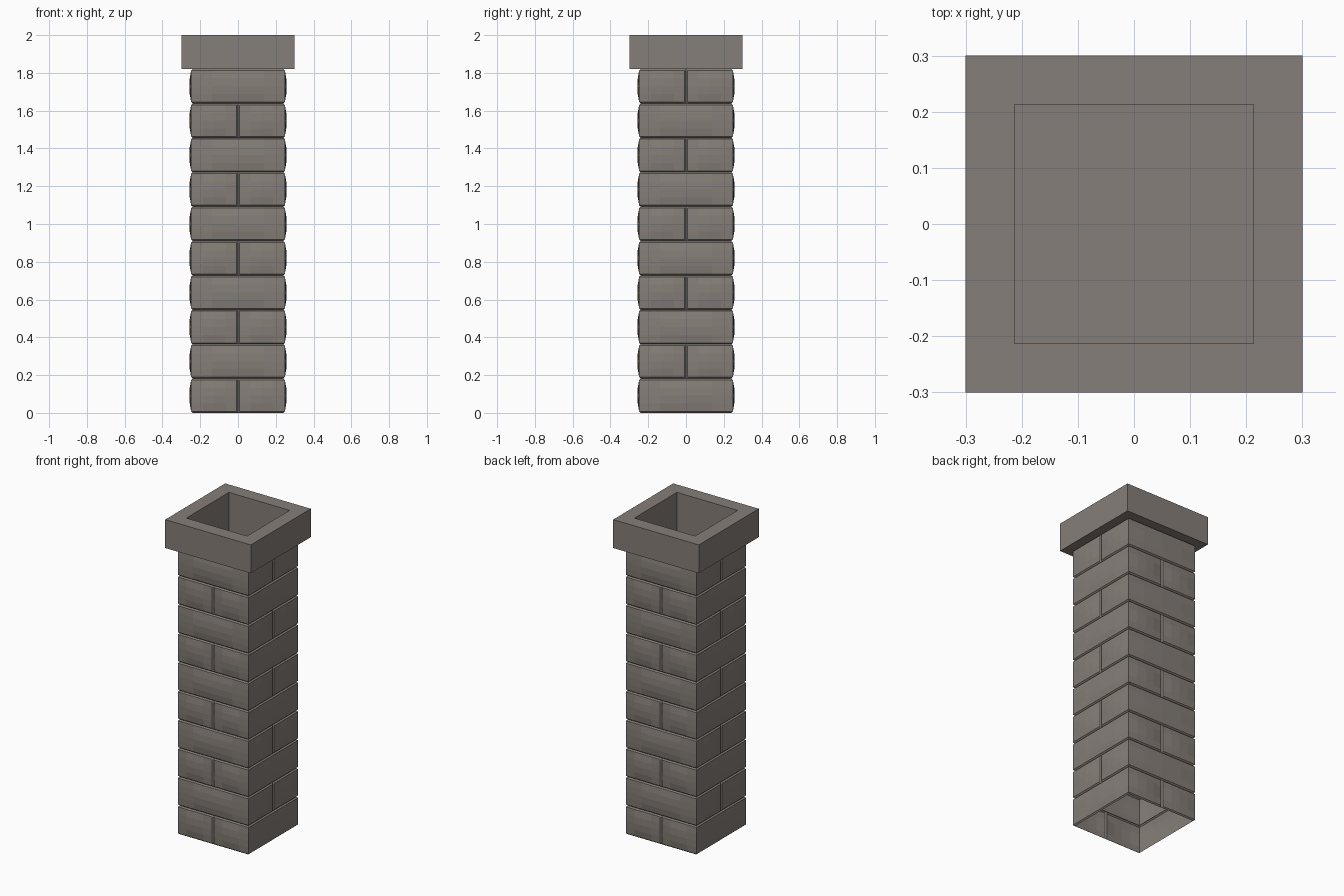
import bpy, bmesh, math
from mathutils import Matrix

if "Cube" in bpy.data.objects:
    bpy.data.objects.remove(bpy.data.objects["Cube"])

stone = bpy.data.materials.new("warm grey stone")
stone.diffuse_color = (0.235, 0.21, 0.188, 1)
stone.use_nodes = True
stone.node_tree.nodes["Principled BSDF"].inputs["Base Color"].default_value = stone.diffuse_color

COURSES, CAP_Z, TOP = 10, 1.82, 2.0
STEP = CAP_Z / COURSES
FACE, GROOVE, BULGE = 0.248, 0.240, 0.010


def finish(name, bm):
    bmesh.ops.remove_doubles(bm, verts=bm.verts, dist=0.0004)
    mesh = bpy.data.meshes.new(name)
    bm.to_mesh(mesh)
    bm.free()
    mesh.materials.append(stone)
    ob = bpy.data.objects.new(name, mesh)
    bpy.context.collection.objects.link(ob)
    return ob


# rows of a brick: height fraction, surface distance, bulge share
ROWS = [(0, GROOVE, 0), (0.04, FACE, 0), (0.27, FACE, 0.75), (0.5, FACE, 1),
        (0.73, FACE, 0.75), (0.96, FACE, 0), (1, GROOVE, 0)]
# columns: position fraction (1 = corner), bulge share, in joint groove
WHOLE = [(-1, 0, 0), (-0.55, 0.75, 0), (0, 1, 0), (0.55, 0.75, 0), (1, 0, 0)]
HALF = [(0, 0, 1), (0.028, 0, 0), (0.27, 0.75, 0), (0.5, 1, 0), (0.75, 0.75, 0), (1, 0, 0)]
SPLIT = [(-u, b, g) for u, b, g in reversed(HALF)] + HALF[1:]


def brick_side(bm, course, side, columns):
    """One pillowed face of a course, turned to its side of the shaft."""
    turn = Matrix.Rotation(side * math.pi / 2, 3, 'Z')
    grid = []
    for v, dist, row_bulge in ROWS:
        row = []
        for u, col_bulge, joint in columns:
            out = GROOVE if joint else dist + BULGE * row_bulge * col_bulge
            co = turn @ Matrix.Identity(3).col[0].xyz * 0
            co.x, co.y, co.z = u * dist, -out, (course + v) * STEP
            row.append(bm.verts.new(turn @ co))
        grid.append(row)
    for a, b in zip(grid, grid[1:]):
        for i in range(len(a) - 1):
            bm.faces.new((a[i], a[i + 1], b[i + 1], b[i]))


# brick shaft: open thin shell, joints alternate between side pairs
bm = bmesh.new()
for course in range(COURSES):
    for side in range(4):
        brick_side(bm, course, side, SPLIT if (course + side) % 2 == 0 else WHOLE)
finish("brick_shaft", bm)

# cap with underside lip, rim, and flue lining closed by a floor
bm = bmesh.new()
loops = []
for r, z in [(GROOVE, CAP_Z), (0.3, CAP_Z), (0.3, TOP), (0.213, TOP), (0.213, 1.6)]:
    loops.append([bm.verts.new((sx * r, sy * r, z))
                  for sx, sy in ((-1, -1), (1, -1), (1, 1), (-1, 1))])
for a, b in zip(loops, loops[1:]):
    for i in range(4):
        j = (i + 1) % 4
        bm.faces.new((a[i], a[j], b[j], b[i]))
bm.faces.new(loops[-1])
finish("chimney_cap", bm)
